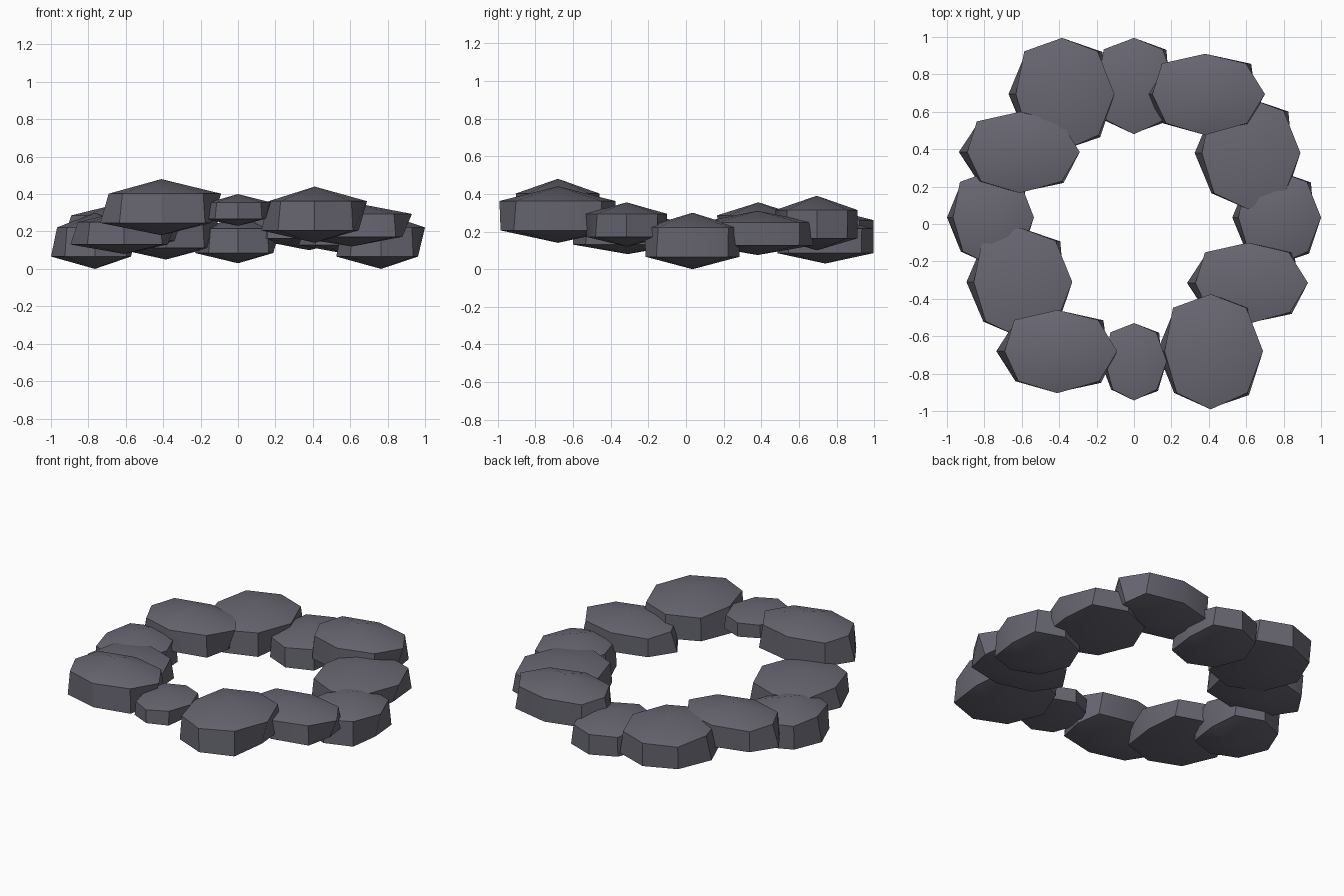
import bpy
import bmesh

if "Cube" in bpy.data.objects:
    bpy.data.objects.remove(bpy.data.objects["Cube"])

stone_mat = bpy.data.materials.new("slate_grey")
stone_mat.diffuse_color = (0.14, 0.137, 0.17, 1)
stone_mat.use_nodes = True
stone_mat.node_tree.nodes["Principled BSDF"].inputs["Base Color"].default_value = stone_mat.diffuse_color

# Unit outlines of a stone: upper rim and slightly shifted lower rim
UPPER = [(1, 0), (.68, .76), (0, 1), (-.72, .76),
         (-.88, 0), (-.65, -.73), (0, -1.02), (.7, -.73)]
LOWER = [(.84, 0), (.77, .75), (0, 1), (-.7, .72),
         (-1.02, 0), (-.7, -.73), (0, -1), (.73, -.77)]


def stone(name, cx, cy, rx, ry, bottom, top):
    """Eight-sided stone with a shallow point above and below."""
    h = top - bottom
    bm = bmesh.new()

    def ring(outline, z):
        return [bm.verts.new((cx + u * rx, cy + v * ry, z)) for u, v in outline]

    hi = ring(UPPER, bottom + .74 * h)
    lo = ring(LOWER, bottom + .22 * h)
    peak = bm.verts.new((cx, cy, top))
    base = bm.verts.new((cx, cy, bottom))
    for i in range(8):
        j = (i + 1) % 8
        bm.faces.new((hi[i], hi[j], peak))
        bm.faces.new((lo[i], lo[j], hi[j], hi[i]))
        bm.faces.new((lo[j], lo[i], base))
    bmesh.ops.recalc_face_normals(bm, faces=bm.faces)
    mesh = bpy.data.meshes.new(name)
    bm.to_mesh(mesh)
    bm.free()
    mesh.materials.append(stone_mat)
    ob = bpy.data.objects.new(name, mesh)
    bpy.context.collection.objects.link(ob)
    ob.select_set(True)
    bpy.context.view_layer.objects.active = ob


# Ring of stones: centre x, y, half sizes, bottom and top height
stone("stone_front", 0, -.735, .175, .205, .23, .40)
stone("stone_front_right", .41, -.68, .28, .305, .14, .44)
stone("stone_right_front", .61, -.315, .32, .215, .12, .355)
stone("stone_right", .765, .035, .235, .25, 0, .30)
stone("stone_right_back", .61, .38, .28, .295, .075, .31)
stone("stone_back_right", .38, .695, .32, .215, .10, .39)
stone("stone_back", 0, .74, .225, .255, .03, .28)
stone("stone_back_left", -.385, .695, .28, .30, .05, .335)
stone("stone_left_back", -.61, .385, .32, .215, .09, .355)
stone("stone_left", -.765, .035, .23, .25, 0, .30)
stone("stone_left_front", -.61, -.31, .28, .29, .08, .31)
stone("stone_front_left", -.41, -.68, .32, .22, .18, .48)

# Smooth caps, crisp rims
bpy.ops.object.shade_smooth_by_angle(angle=0.52)
